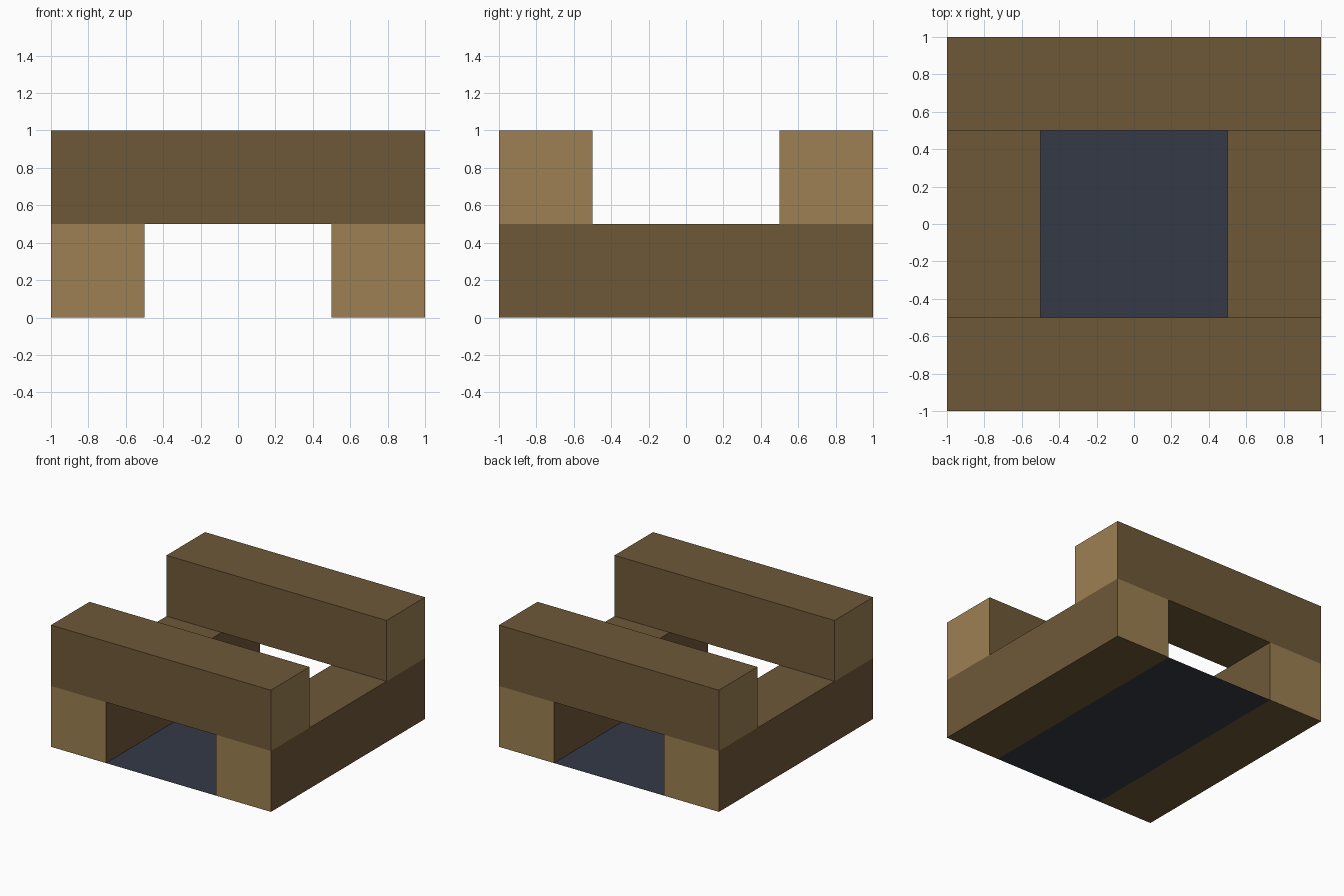
import bpy
import bmesh
from mathutils import Vector

default = bpy.data.objects.get("Cube")
if default:
    bpy.data.objects.remove(default, do_unlink=True)


def linear(c):
    c /= 255
    return c / 12.92 if c <= 0.04045 else ((c + 0.055) / 1.055) ** 2.4


def material(name, rgb):
    mat = bpy.data.materials.new(name)
    mat.use_nodes = True
    colour = (*[linear(c) for c in rgb], 1)
    mat.diffuse_color = colour
    shader = mat.node_tree.nodes["Principled BSDF"]
    shader.inputs["Base Color"].default_value = colour
    shader.inputs["Roughness"].default_value = 0.9
    return mat


bark = material("brown bark", (111, 89, 57))
cut_wood = material("light cut wood", (156, 128, 82))
ash = material("dark ash", (52, 58, 70))


def add_object(name, bm, materials):
    mesh = bpy.data.meshes.new(name)
    bm.to_mesh(mesh)
    bm.free()
    for mat in materials:
        mesh.materials.append(mat)
    obj = bpy.data.objects.new(name, mesh)
    bpy.context.collection.objects.link(obj)
    return obj


def log(name, size, centre):
    """Square log with light cut wood on the two ends of its long axis."""
    bm = bmesh.new()
    bmesh.ops.create_cube(bm, size=1)
    bmesh.ops.scale(bm, vec=Vector(size), verts=bm.verts)
    axis = size.index(max(size))
    bm.normal_update()
    for face in bm.faces:
        face.material_index = int(abs(face.normal[axis]) > 0.5)
    add_object(name, bm, (bark, cut_wood)).location = centre


# Lower logs run front to back, upper logs lie across them
for name, side in (("left", 1), ("right", -1)):
    log(f"lower_log_{name}", (0.5, 2, 0.5), (side * 0.75, 0, 0.25))
for name, side in (("back", 1), ("front", -1)):
    log(f"upper_log_{name}", (2, 0.5, 0.5), (0, side * 0.75, 0.75))

# Flat ash bed between the lower logs
bm = bmesh.new()
bmesh.ops.create_grid(bm, x_segments=1, y_segments=1, size=0.5)
bmesh.ops.scale(bm, vec=Vector((1, 2, 1)), verts=bm.verts)
add_object("ash_bed", bm, (ash,))
